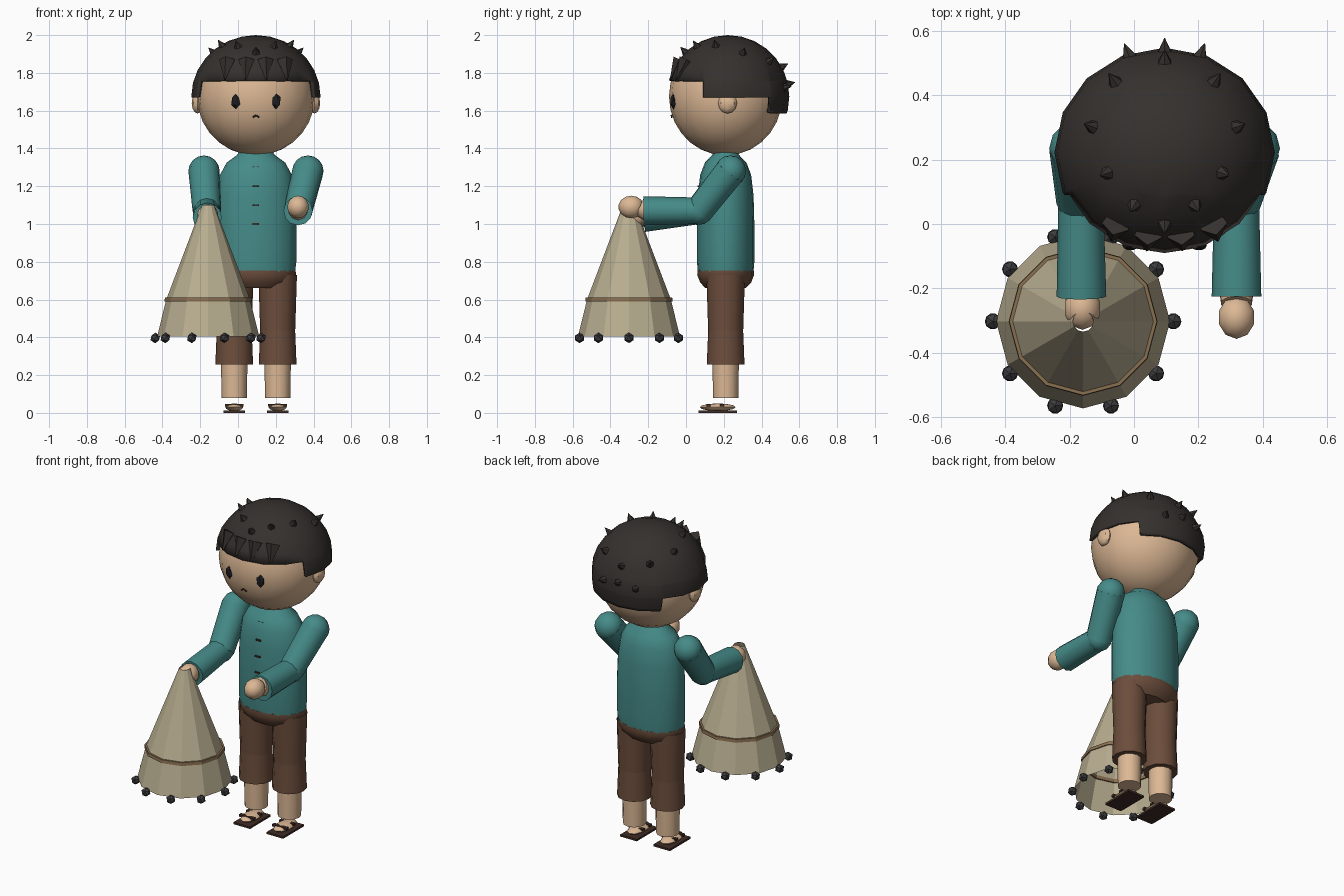
import bpy, bmesh, math
from mathutils import Vector, Matrix

if "Cube" in bpy.data.objects:
    bpy.data.objects.remove(bpy.data.objects["Cube"])

CX, CY = 0.095, 0.21          # body axis


def material(name, rgb):
    m = bpy.data.materials.new(name)
    m.diffuse_color = (*rgb, 1)
    m.use_nodes = True
    m.node_tree.nodes["Principled BSDF"].inputs["Base Color"].default_value = m.diffuse_color
    return m


SKIN = material("skin", (0.72, 0.48, 0.30))
HAIR = material("hair", (0.035, 0.03, 0.027))
SHIRT = material("shirt_teal", (0.06, 0.26, 0.25))
PANTS = material("pants_brown", (0.15, 0.075, 0.045))
DARK = material("dark_brown", (0.05, 0.025, 0.018))
EYE = material("eye_black", (0.012, 0.012, 0.014))
NET = material("net_tan", (0.48, 0.42, 0.28))
CORD = material("cord_brown", (0.25, 0.16, 0.08))
LEAD = material("weight_grey", (0.045, 0.045, 0.05))


def finish(bm, name, mat, smooth=40):
    bmesh.ops.recalc_face_normals(bm, faces=bm.faces)
    me = bpy.data.meshes.new(name)
    bm.to_mesh(me)
    bm.free()
    me.materials.append(mat)
    ob = bpy.data.objects.new(name, me)
    bpy.context.collection.objects.link(ob)
    if smooth:
        bpy.ops.object.select_all(action='DESELECT')
        ob.select_set(True)
        bpy.context.view_layer.objects.active = ob
        bpy.ops.object.shade_smooth_by_angle(angle=math.radians(smooth))
    return ob


def place(loc, scale=(1, 1, 1)):
    return Matrix.Translation(loc) @ Matrix.Diagonal((*scale, 1))


def ball(name, loc, scale, mat, seg=12, rings=8, smooth=40):
    bm = bmesh.new()
    bmesh.ops.create_uvsphere(bm, u_segments=seg, v_segments=rings, radius=1,
                              matrix=place(loc, scale))
    return finish(bm, name, mat, smooth)


def pebble(name, loc, scale, mat):
    bm = bmesh.new()
    bmesh.ops.create_icosphere(bm, subdivisions=1, radius=1, matrix=place(loc, scale))
    return finish(bm, name, mat, 0)


def box(name, loc, size, mat):
    bm = bmesh.new()
    bmesh.ops.create_cube(bm, size=1, matrix=place(loc, size))
    return finish(bm, name, mat, 0)


def rod(name, a, b, ra, rb, mat, seg=12, smooth=40):
    a, b = Vector(a), Vector(b)
    d = b - a
    rot = d.to_track_quat('Z', 'Y').to_matrix().to_4x4()
    bm = bmesh.new()
    bmesh.ops.create_cone(bm, cap_ends=True, segments=seg, radius1=ra, radius2=rb,
                          depth=d.length, matrix=Matrix.Translation((a + b) / 2) @ rot)
    return finish(bm, name, mat, smooth)


def lathe(name, profile, centre, mat, seg=16, sy=1.0, caps=True, smooth=40, closed=False):
    bm = bmesh.new()
    rings = []
    for r, z in profile:
        rings.append([bm.verts.new((centre[0] + r * math.cos(2 * math.pi * i / seg),
                                    centre[1] + sy * r * math.sin(2 * math.pi * i / seg), z))
                      for i in range(seg)])
    pairs = list(zip(rings, rings[1:])) + ([(rings[-1], rings[0])] if closed else [])
    for lo, hi in pairs:
        for i in range(seg):
            j = (i + 1) % seg
            bm.faces.new((lo[i], lo[j], hi[j], hi[i]))
    if caps and not closed:
        bm.faces.new(rings[0])
        bm.faces.new(rings[-1])
    return finish(bm, name, mat, smooth)


# Head, ears, eyes, mouth
ball("head", (CX, CY, 1.675), (0.312, 0.3, 0.312), SKIN, 20, 14)
for s, side in ((-1, "right"), (1, "left")):
    ball(side + "_ear", (CX + s * 0.31, 0.22, 1.64), (0.03, 0.05, 0.055), SKIN, 8, 6)
    pebble(side + "_eye", (CX + s * 0.106, -0.066, 1.65), (0.028, 0.018, 0.043), EYE)
rod("mouth_right", (CX - 0.017, -0.075, 1.564), (CX, -0.077, 1.575), 0.005, 0.005, DARK, 5)
rod("mouth_left", (CX + 0.017, -0.075, 1.564), (CX, -0.077, 1.575), 0.005, 0.005, DARK, 5)

# Hair cap: sphere cut to a stepped hairline (front, sides, nape)
HC, HR = Vector((CX, 0.222, 1.675)), Vector((0.342, 0.325, 0.325))
bm = bmesh.new()
bmesh.ops.create_uvsphere(bm, u_segments=16, v_segments=14, radius=1, matrix=place(HC, HR))
for axis, value in ((1, 0.09), (1, 0.445), (2, 1.76), (2, 1.67), (2, 1.585)):
    co, no = Vector(), Vector()
    co[axis], no[axis] = value, 1
    bmesh.ops.bisect_plane(bm, geom=bm.verts[:] + bm.edges[:] + bm.faces[:],
                           plane_co=co, plane_no=no)


def below_hairline(f):
    c = f.calc_center_median()
    return c.z < (1.76 if c.y < 0.09 else 1.67 if c.y < 0.445 else 1.585)


bmesh.ops.delete(bm, geom=[f for f in bm.faces if below_hairline(f)], context='FACES')
cap = finish(bm, "hair_cap", HAIR)
sol = cap.modifiers.new("thickness", 'SOLIDIFY')
sol.thickness, sol.offset = 0.02, -1

# Hair spikes standing off the cap, placed by plan position
spikes = [(0, -0.225)]
for dx, dy in ((0.095, -0.165), (0.18, -0.065), (0.225, 0.08), (0.155, 0.22), (0.112, 0.303)):
    spikes += [(dx, dy), (-dx, dy)]
spikes += [(0, 0.285), (0, 0.318)]
for i, (dx, dy) in enumerate(spikes):
    h = math.sqrt(max(0.0, 1 - (dx / HR.x) ** 2 - (dy / HR.y) ** 2))
    p = Vector((dx, dy, HR.z * h))
    n = p.normalized()
    rod(f"hair_spike_{i}", HC + p - n * 0.02, HC + p + n * 0.038, 0.03, 0.001, HAIR, 6, 0)
# Fringe tufts pointing down
for i in range(4):
    x = CX - 0.15 + i * 0.1
    d = x - CX
    rod(f"fringe_{i}", (x, -0.03 + d * d * 1.5, 1.865), (x + d * 0.1, -0.085 + d * d * 1.5, 1.765),
        0.045, 0.004, HAIR, 5, 0)

# Shirt and buttons
lathe("shirt", [(0.205, 0.73), (0.214, 0.8), (0.214, 1.0), (0.208, 1.15), (0.19, 1.26),
                (0.155, 1.325), (0.1, 1.365), (0.085, 1.39)], (CX, CY), SHIRT, 20, 0.71)
for i, y in enumerate((0.098, 0.066, 0.06, 0.058)):
    box(f"button_{i}", (CX, y, 1.3 - 0.1 * i), (0.034, 0.012, 0.009), DARK)

# Trousers, shins, feet and sandals
lathe("waist", [(0.15, 0.66), (0.19, 0.69), (0.212, 0.73), (0.21, 0.755)], (CX, CY), PANTS, 16, 0.71)
for s, side in ((-1, "right"), (1, "left")):
    x = CX + s * 0.115
    rod(side + "_thigh", (x, CY, 0.41), (x, CY, 0.73), 0.092, 0.102, PANTS)
    rod(side + "_trouser_leg", (x, CY, 0.255), (x, CY, 0.45), 0.1, 0.092, PANTS)
    rod(side + "_shin", (x, CY, 0.08), (x, CY, 0.27), 0.067, 0.07, SKIN)
    ball(side + "_foot", (x, 0.168, 0.03), (0.05, 0.095, 0.02), SKIN, 10, 6)
    box(side + "_sole", (x, 0.168, 0.006), (0.115, 0.205, 0.012), DARK)
    for y in (0.12, 0.19):
        box(side + "_strap", (x, y, 0.04), (0.1, 0.022, 0.014), DARK)

# Arms: bent sleeves with rounded joints, hands held forward
ARMS = (("right", -0.18, -0.165, -0.163, 1.035, (-0.16, -0.262, 1.045)),
        ("left", 0.37, 0.318, 0.318, 1.07, (0.318, -0.29, 1.09)))
for side, sx, ex, wx, wz, hand in ARMS:
    sh, el, wr = (sx, 0.235, 1.28), (ex, 0.07, 1.07), (wx, -0.225, wz)
    rod(side + "_upper_sleeve", sh, el, 0.083, 0.076, SHIRT)
    rod(side + "_fore_sleeve", el, wr, 0.07, 0.077, SHIRT)
    ball(side + "_shoulder", sh, (0.083,) * 3, SHIRT)
    ball(side + "_elbow", el, (0.074,) * 3, SHIRT)
    rod(side + "_wrist", (wx, -0.2, wz), (wx, -0.245, hand[2]), 0.056, 0.05, SKIN, 10)
    ball(side + "_hand", hand, (0.059, 0.068, 0.06), SKIN, 10, 7)

# Faceted conical net held by its tip, with a cord band and a ring of weights
NX, NY = -0.158, -0.302
lathe("net", [(0.27, 0.405), (0.222, 0.6), (0.032, 1.1)], (NX, NY), NET, 12, caps=False, smooth=0)
lathe("net_cord", [(0.216, 0.59), (0.231, 0.59), (0.229, 0.61), (0.214, 0.61)],
      (NX, NY), CORD, 12, smooth=0, closed=True)
for i in range(10):
    a = 2 * math.pi * i / 10
    pebble(f"net_weight_{i}", (NX + 0.28 * math.cos(a), NY + 0.275 * math.sin(a), 0.397),
           (0.028,) * 3, LEAD)
